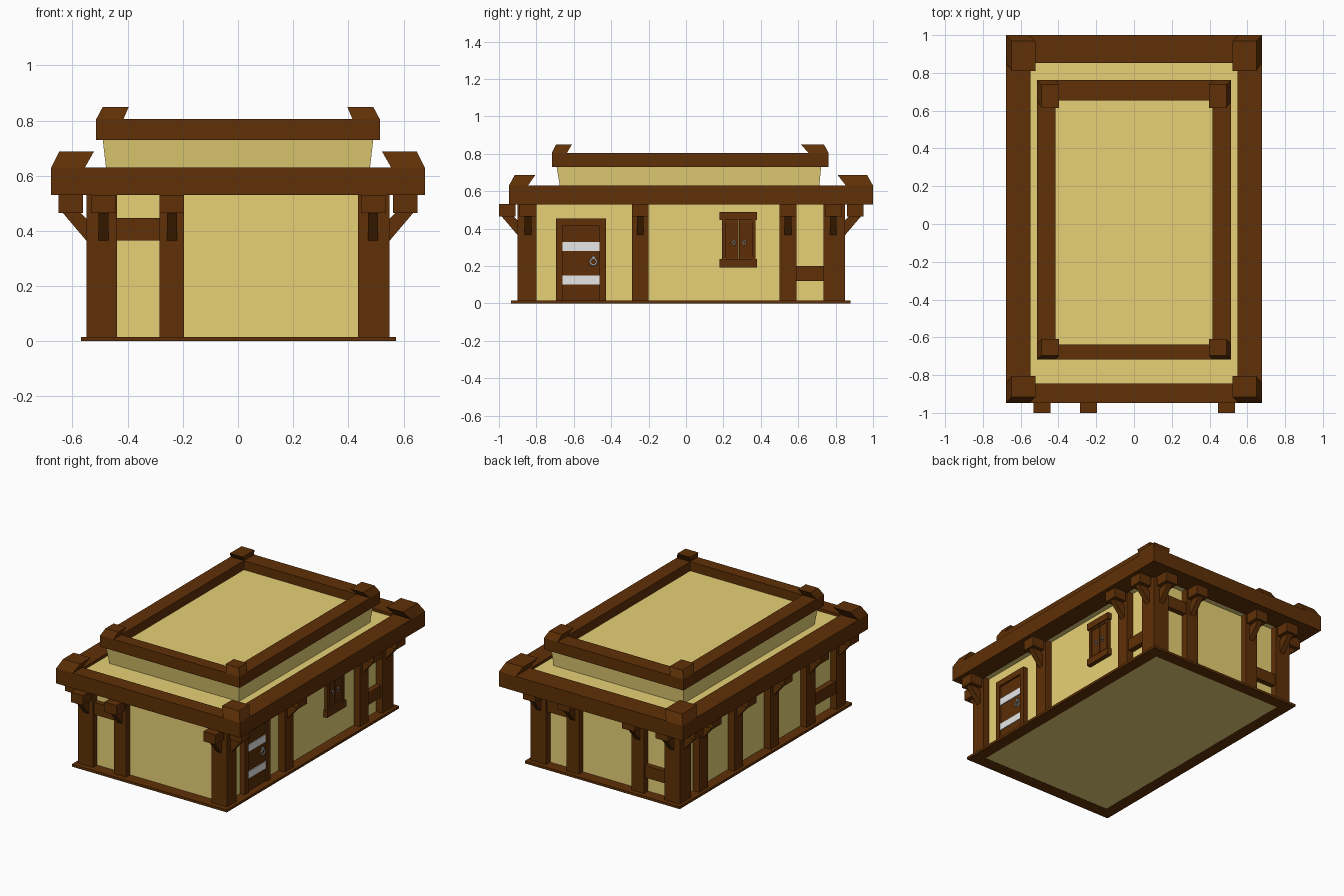
import bpy, bmesh, math

if "Cube" in bpy.data.objects:
    bpy.data.objects.remove(bpy.data.objects["Cube"])


def material(name, rgb):
    m = bpy.data.materials.new(name)
    m.diffuse_color = (*rgb, 1)
    m.use_nodes = True
    m.node_tree.nodes["Principled BSDF"].inputs["Base Color"].default_value = m.diffuse_color
    return m


WOOD = material("dark wood", (0.115, 0.030, 0.002))
DOOR = material("door wood", (0.106, 0.027, 0.002))
PLASTER = material("tan plaster", (0.800, 0.640, 0.180))
IRON = material("light metal", (0.80, 0.80, 0.80))
RING = material("handle metal", (0.42, 0.44, 0.47))


def finish(bm, name, mat):
    bmesh.ops.recalc_face_normals(bm, faces=bm.faces)
    me = bpy.data.meshes.new(name)
    bm.to_mesh(me)
    bm.free()
    me.materials.append(mat)
    ob = bpy.data.objects.new(name, me)
    bpy.context.collection.objects.link(ob)
    return ob


def loft(name, mat, a, b):
    """Solid between two matching polygons."""
    bm = bmesh.new()
    va, vb = [bm.verts.new(p) for p in a], [bm.verts.new(p) for p in b]
    n = len(a)
    bm.faces.new(va)
    bm.faces.new(vb)
    for i in range(n):
        j = (i + 1) % n
        bm.faces.new((va[i], va[j], vb[j], vb[i]))
    return finish(bm, name, mat)


def rect(x0, x1, y0, y1, z):
    return [(x0, y0, z), (x1, y0, z), (x1, y1, z), (x0, y1, z)]


def box(name, mat, x0, x1, y0, y1, z0, z1):
    return loft(name, mat, rect(x0, x1, y0, y1, z0), rect(x0, x1, y0, y1, z1))


def frame(name, outer, inner, z0, z1):
    """Rectangular ring of timber."""
    bm = bmesh.new()
    rings = [[bm.verts.new(p) for p in rect(*r, z)]
             for r, z in ((outer, z0), (outer, z1), (inner, z1), (inner, z0))]
    for k in range(4):
        p, q = rings[k], rings[(k + 1) % 4]
        for i in range(4):
            j = (i + 1) % 4
            bm.faces.new((p[i], p[j], q[j], q[i]))
    return finish(bm, name, WOOD)


# Wall-local coordinates: u along the wall, d outward distance, z up
SIDES = {
    "front": (lambda u, d, z: (u, -d, z), 0.90),
    "back": (lambda u, d, z: (u, d, z), 0.85),
    "right": (lambda u, d, z: (d, u, z), 0.55),
    "left": (lambda u, d, z: (-d, u, z), 0.55),
}


def prism(side, name, mat, u0, u1, profile):
    P = SIDES[side][0]
    return loft(f"{side}_{name}", mat, [P(u0, d, z) for d, z in profile],
                [P(u1, d, z) for d, z in profile])


def slab(side, name, mat, u0, u1, z0, z1, d0, d1):
    """Box on a wall; depths are measured from the post face."""
    f = SIDES[side][1]
    return prism(side, name, mat, u0, u1,
                 [(f + d0, z0), (f + d1, z0), (f + d1, z1), (f + d0, z1)])


def bracket(side, u):
    """Hanging block under the roof with a slanted brace."""
    f = SIDES[side][1]
    slab(side, "bracket_block", WOOD, u - 0.045, u + 0.045, 0.465, 0.531, 0.012, 0.1)
    prism(side, "bracket_brace", WOOD, u - 0.018, u + 0.018,
          [(f - 0.01, 0.365), (f - 0.01, 0.435), (f + 0.025, 0.47),
           (f + 0.085, 0.465), (f, 0.365)])


# Floor, base frame and plaster walls
frame("base_frame", (-0.57, 0.572, -0.935, 0.88), (-0.49, 0.49, -0.85, 0.80), 0, 0.016)
box("plaster_walls", PLASTER, -0.503, 0.503, -0.858, 0.806, 0.001, 0.56)

# Corner posts
for x0, x1 in ((-0.55, -0.438), (0.435, 0.55)):
    box("front_corner_post", WOOD, x0, x1, -0.90, -0.80, 0.01, 0.54)
    box("back_corner_post", WOOD, x0, x1, 0.735, 0.85, 0.01, 0.54)

# Wall posts and brackets
posts = {"front": [-0.24], "back": [0.24, -0.24],
         "right": [-0.245, 0.545], "left": [0.60, 0.23, -0.15, -0.53]}
for side, us in posts.items():
    ends = [-0.487, 0.49] if side in ("front", "back") else [-0.845, 0.787]
    for u in us:
        slab(side, "post", WOOD, u - 0.045, u + 0.045, 0.01, 0.54, -0.06, 0)
    for u in us + ends:
        bracket(side, u)

# Short cross rails between posts
for side, u0, u1, z0, z1 in (("front", -0.44, -0.28, 0.365, 0.447),
                             ("back", 0.28, 0.44, 0.365, 0.447),
                             ("back", -0.44, -0.28, 0.12, 0.20),
                             ("right", 0.585, 0.74, 0.12, 0.20),
                             ("left", -0.81, -0.57, 0.12, 0.20)):
    slab(side, "cross_rail", WOOD, u0, u1, z0, z1, -0.06, -0.01)

# Roof tiers: timber frames around recessed plaster
frame("lower_roof_frame", (-0.677, 0.677, -0.947, 1.0), (-0.548, 0.548, -0.845, 0.853), 0.53, 0.63)
box("lower_roof", PLASTER, -0.56, 0.56, -0.86, 0.87, 0.54, 0.612)
loft("upper_wall", PLASTER, rect(-0.475, 0.475, -0.67, 0.71, 0.60),
     rect(-0.492, 0.492, -0.694, 0.724, 0.745))
frame("upper_roof_frame", (-0.514, 0.514, -0.717, 0.762), (-0.415, 0.415, -0.637, 0.655), 0.73, 0.805)

# Roof corner caps leaning inward
for name, z0, z1, xo, xi, txo, txi, ys in (
        ("lower_cap", 0.63, 0.688, 0.677, 0.555, 0.648, 0.522,
         ((-0.947, -0.845, -0.915, -0.805), (0.855, 1.0, 0.81, 0.968))),
        ("upper_cap", 0.805, 0.85, 0.514, 0.415, 0.49, 0.396,
         ((-0.717, -0.637, -0.695, -0.61), (0.655, 0.762, 0.615, 0.738)))):
    for s in (-1, 1):
        for a, b, ta, tb in ys:
            loft(name, WOOD, rect(s * xi, s * xo, a, b, z0), rect(s * txi, s * txo, ta, tb, z1))


def ring_handle(name, y, z, x, r, stretch=1.0):
    """Small metal ring hanging from a stud."""
    bm = bmesh.new()
    N, M, t = 12, 5, r * 0.28
    tau = 2 * math.pi
    v = [[bm.verts.new((x + t * math.sin(tau * k / M),
                        y + (r + t * math.cos(tau * k / M)) * math.cos(tau * i / N),
                        z + stretch * (r + t * math.cos(tau * k / M)) * math.sin(tau * i / N)))
          for k in range(M)] for i in range(N)]
    for i in range(N):
        for k in range(M):
            i2, k2 = (i + 1) % N, (k + 1) % M
            bm.faces.new((v[i][k], v[i2][k], v[i2][k2], v[i][k2]))
    finish(bm, name, RING)
    box(name + "_stud", RING, x - 0.008, x + 0.006, y - r * 0.4, y + r * 0.4,
        z + r * stretch - r * 0.3, z + r * stretch + r * 0.7)


# Door with jambs, lintel, metal bands and ring handle
for u0, u1, z0, z1 in ((-0.695, -0.66, 0.01, 0.455), (-0.462, -0.428, 0.01, 0.455),
                       (-0.66, -0.462, 0.415, 0.455)):
    slab("right", "door_frame", WOOD, u0, u1, z0, z1, -0.06, -0.012)
slab("right", "door_panel", DOOR, -0.66, -0.462, 0.01, 0.415, -0.06, -0.024)
for z in (0.102, 0.28):
    slab("right", "door_band", IRON, -0.66, -0.463, z, z + 0.048, -0.026, -0.018)
ring_handle("door_handle", -0.495, 0.223, 0.531, 0.018)

# Window: head and sill boards, two framed shutters
slab("right", "window_head", WOOD, 0.18, 0.38, 0.447, 0.49, -0.06, -0.018)
slab("right", "window_sill", WOOD, 0.18, 0.38, 0.192, 0.237, -0.06, -0.018)
for u0, u1 in ((0.193, 0.21), (0.355, 0.372)):
    slab("right", "window_jamb", WOOD, u0, u1, 0.237, 0.447, -0.06, -0.024)
for u0, u1, h in ((0.21, 0.281, 0.256), (0.284, 0.355, 0.312)):
    slab("right", "shutter", DOOR, u0, u1, 0.237, 0.447, -0.06, -0.034)
    for z in (0.237, 0.435):
        slab("right", "shutter_rail", WOOD, u0, u1, z, z + 0.012, -0.04, -0.028)
    ring_handle("shutter_handle", h, 0.325, 0.521, 0.009, 1.3)
